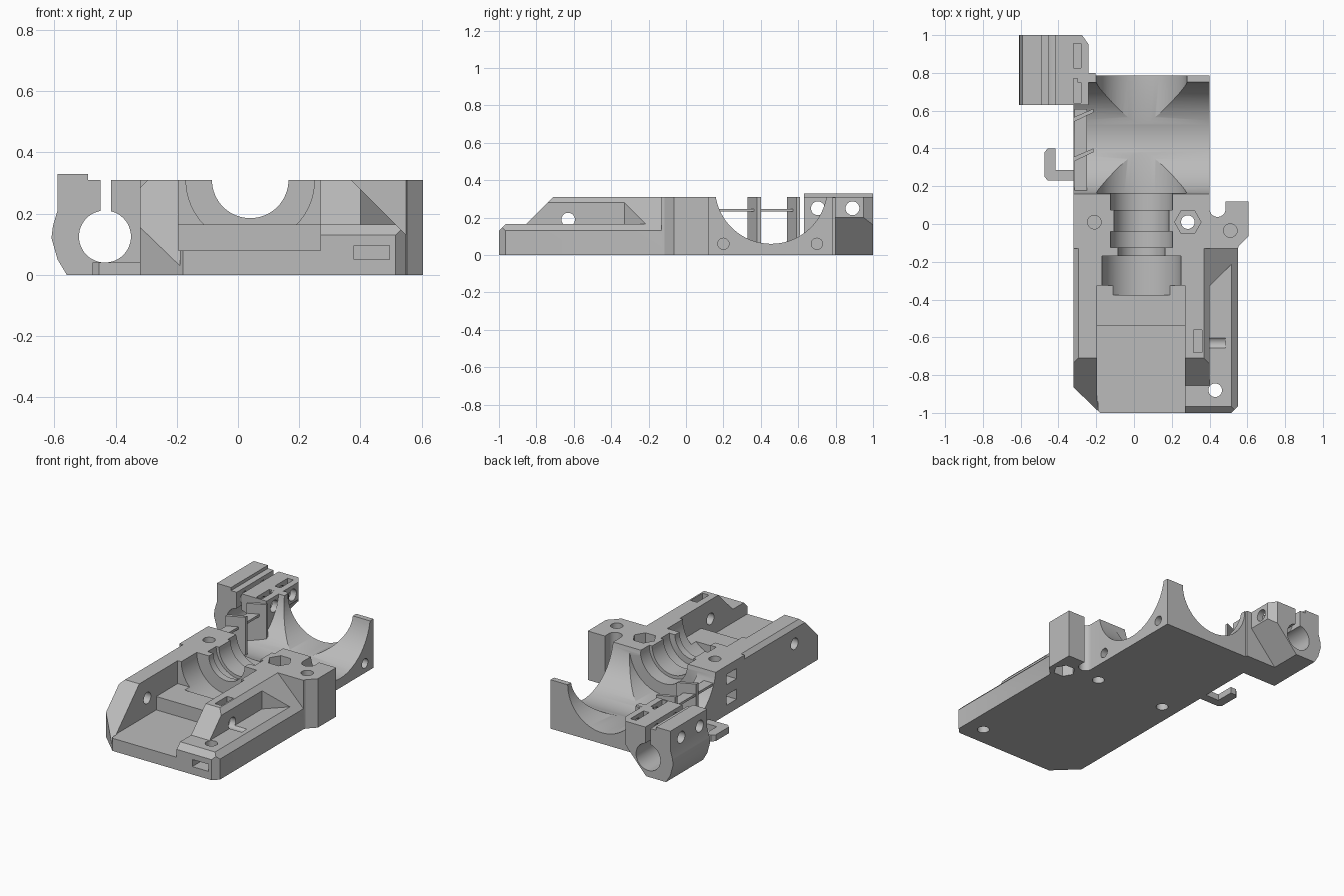
import bpy, bmesh, math
from mathutils import Matrix

if "Cube" in bpy.data.objects:
    bpy.data.objects.remove(bpy.data.objects["Cube"])

TOP = 0.31
grey = bpy.data.materials.new("plain_grey")
grey.use_nodes = True
grey.diffuse_color = (0.5, 0.5, 0.5, 1)
grey.node_tree.nodes["Principled BSDF"].inputs["Base Color"].default_value = (0.5, 0.5, 0.5, 1)


def finish(bm, name):
    bmesh.ops.recalc_face_normals(bm, faces=bm.faces)
    mesh = bpy.data.meshes.new(name)
    bm.to_mesh(mesh)
    bm.free()
    mesh.materials.append(grey)
    obj = bpy.data.objects.new(name, mesh)
    bpy.context.collection.objects.link(obj)
    return obj


def prism(pts, axis, lo, hi, name="cutter"):
    """Extrude a 2D outline along an axis."""
    place = {"x": lambda a, b, h: (h, a, b),
             "y": lambda a, b, h: (a, h, b),
             "z": lambda a, b, h: (a, b, h)}[axis]
    bm = bmesh.new()
    ends = [[bm.verts.new(place(a, b, h)) for a, b in pts] for h in (lo, hi)]
    for ring in ends:
        bm.faces.new(ring)
    n = len(pts)
    for i in range(n):
        j = (i + 1) % n
        bm.faces.new((ends[0][i], ends[0][j], ends[1][j], ends[1][i]))
    return finish(bm, name)


def box(x, y, z, name="cutter"):
    return prism([(x[0], y[0]), (x[1], y[0]), (x[1], y[1]), (x[0], y[1])], "z", z[0], z[1], name)


def rod(axis, a, b, r, lo, hi, sides=32, name="cutter"):
    """Cylinder along an axis; a and b are the two other coordinates in order."""
    pts = [(a + r * math.cos(math.tau * i / sides), b + r * math.sin(math.tau * i / sides))
           for i in range(sides)]
    return prism(pts, axis, lo, hi, name)


def combine(target, tool, op="DIFFERENCE"):
    mod = target.modifiers.new("combine", "BOOLEAN")
    mod.operation = op
    mod.solver = "EXACT"
    mod.object = tool
    bpy.context.view_layer.objects.active = target
    bpy.ops.object.modifier_apply(modifier=mod.name)
    bpy.data.objects.remove(tool)


def cut(target, *tools):
    for tool in tools:
        combine(target, tool)


# Base block with the bolt ear
body = prism([(-.18, -1), (.515, -1), (.55, -.965), (.55, -.13), (.555, -.115), (.605, -.065),
              (.605, .12), (.485, .12), (.485, .08), (.40, .08), (.40, .785), (-.24, .785),
              (-.24, .63), (-.32, .63), (-.32, -.865)], "z", 0, TOP, "main_body")
cut(body, rod("z", .4425, .08, .0425, -.1, .5))

# Sloped sides and front ends
cut(body,
    prism([(.37, TOP), (.37, .4), (.7, .4), (.7, .13), (.55, .13)], "y", -1.1, -.13),
    prism([(.40, -1.1), (.40, -.33), (.53, -.20), (.7, -.2), (.7, -1.1)], "z", .165, .4),
    prism([(-1.1, .165), (-.855, .165), (-.71, TOP), (-.71, .4), (-1.1, .4)], "x", .25, .7),
    prism([(-1.1, .03), (-.865, .265), (-1.1, .265)], "x", .25, .7),
    prism([(-1.02, 0), (-.71, TOP), (-.71, .4), (-1.1, .4), (-1.1, 0)], "x", -.4, -.19),
    prism([(-.35, .255), (-.35, .4), (-.295, .4), (-.295, TOP)], "y", -1.1, -.13))

# Stepped front recess
cut(body, box((-.195, .27), (-1.1, -.54), (.08, .4)),
    box((-.195, .27), (-.6, -.325), (.165, .4)))

# Stepped bore: start, end, radius
for start, end, radius in [(-.375, -.17, .21), (-.18, .15, .125), (-.125, -.04, .165),
                           (-.05, .08, .145), (.075, .17, .165), (.165, .9, .24)]:
    cut(body, rod("y", .04, TOP, radius, start, end, 64))

# Cross duct
cut(body, rod("x", .455, .36, .30, -.5, .5, 80))

# Bolt holes, nut traps and slots
cut(body,
    rod("z", .285, .01, .036, -.1, .5),
    rod("z", .285, .01, .07, .24, .5, 6),
    rod("z", -.21, .01, .036, .16, .5),
    rod("z", -.21, .01, .036, -.1, .14),
    rod("z", .51, -.035, .036, .1, .5),
    rod("z", .51, -.035, .065, -.1, .08, 6),
    rod("z", .43, -.88, .036, -.1, .5),
    rod("x", -.63, .19, .036, -.5, .485),
    box((.315, .36), (-.68, -.56), (.13, .5)),
    box((.38, .495), (-1.1, -.82), (.05, .095)))
for y in (.2, .7):
    cut(body, rod("x", y, .06, .03, .3, .5))
for z in (.06, .19):
    cut(body, box((-.4, -.23), (-.05, .05), (z, z + .065)))

# Angled vent fins and their cross bar
for y in (.33, .54):
    combine(body, prism([(-.32, y), (-.215, y + .05), (-.215, y + .07), (-.32, y + .025)],
                        "z", .02, TOP), "UNION")
combine(body, box((-.315, -.25), (.14, .61), (.232, .247)), "UNION")

# Cable hook at the base
combine(body, prism([(-.30, .23), (-.455, .23), (-.475, .25), (-.475, .38), (-.455, .40),
                     (-.415, .40), (-.415, .285), (-.30, .285)], "z", 0, .04), "UNION")

# Rod clamp
clamp = prism([(-.56, 0), (-.59, .05), (-.61, .12), (-.605, .16), (-.59, .21), (-.59, .33),
               (-.49, .33), (-.49, TOP), (-.24, TOP), (-.24, 0)], "y", .63, 1, "rod_clamp")
cut(clamp,
    rod("y", -.435, .125, .085, .5, 1.1, 48),
    box((-.45, -.415), (.5, 1.1), (.15, .5)),
    prism([(-.275, 1), (-.275, 1.1), (-.1, 1.1), (-.1, .95), (-.24, .95)], "z", -.1, .5),
    prism([(-.42, 0), (-.42, -.1), (-.1, -.1), (-.1, .2), (-.24, .2)], "y", .8, 1.1))
for y in (.705, .89):
    cut(clamp, rod("x", y, .25, .037, -.7, -.1), box((-.32, -.28), (y - .065, y + .065), (.2, .5)))

# Link between the clamp and the body
combine(clamp, box((-.30, -.205), (.75, .80), (.0, TOP - .001)), "UNION")

for part in (body, clamp):
    bpy.ops.object.select_all(action="DESELECT")
    part.select_set(True)
    bpy.context.view_layer.objects.active = part
    bpy.ops.object.shade_smooth_by_angle(angle=math.radians(25))
